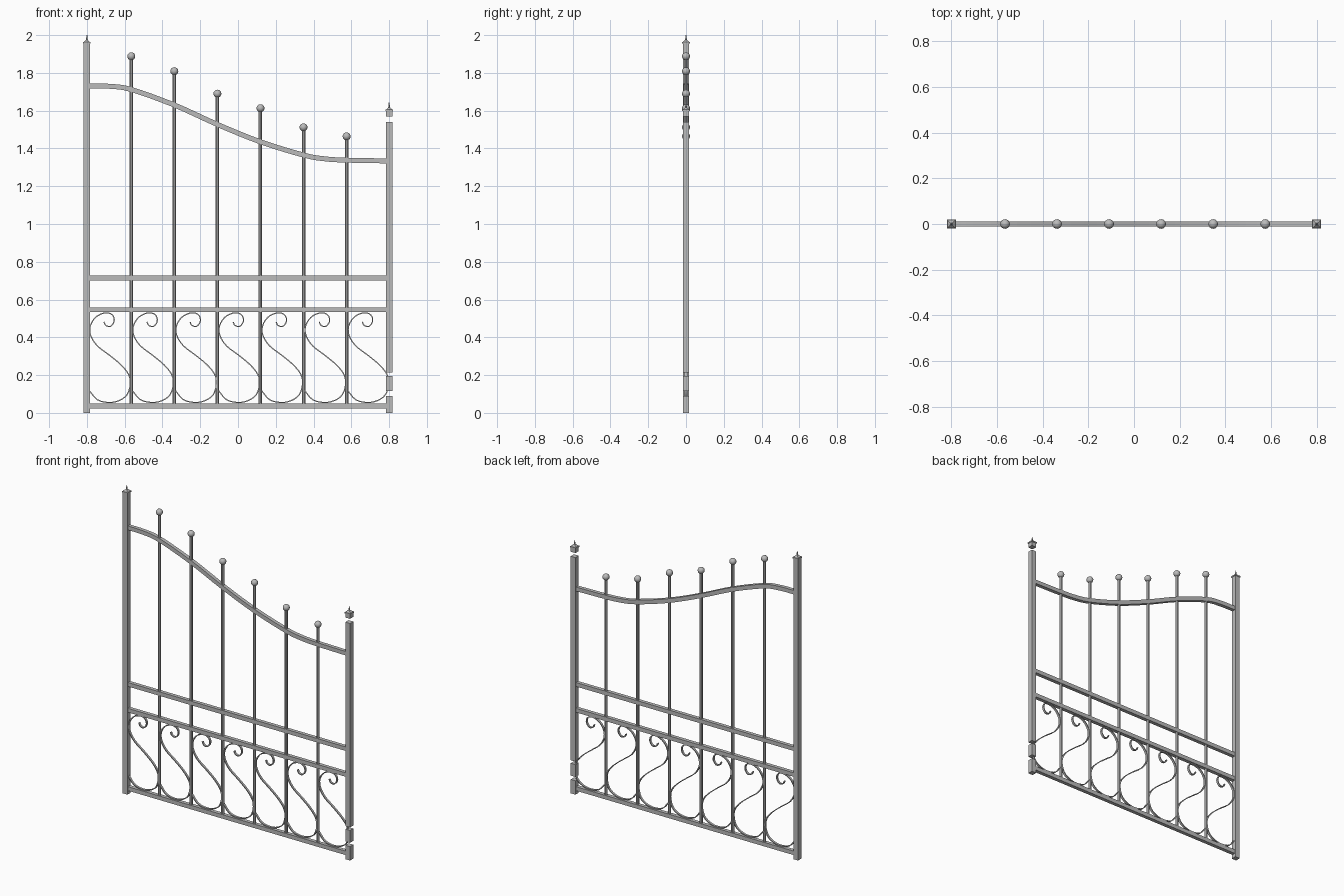
import bpy, bmesh
from mathutils import Vector, Matrix

cube = bpy.data.objects.get("Cube")
if cube:
    bpy.data.objects.remove(cube)

iron = bpy.data.materials.new("grey iron")
iron.use_nodes = True
grey = (0.5, 0.5, 0.5, 1)
iron.diffuse_color = grey
iron.node_tree.nodes["Principled BSDF"].inputs["Base Color"].default_value = grey


def finish(name, bm, smooth=False):
    bmesh.ops.recalc_face_normals(bm, faces=bm.faces)
    mesh = bpy.data.meshes.new(name)
    bm.to_mesh(mesh)
    bm.free()
    mesh.materials.append(iron)
    obj = bpy.data.objects.new(name, mesh)
    bpy.context.collection.objects.link(obj)
    if smooth:
        bpy.ops.object.select_all(action='DESELECT')
        obj.select_set(True)
        bpy.context.view_layer.objects.active = obj
        bpy.ops.object.shade_smooth_by_angle()
    return obj


def add_box(bm, x0, x1, z0, z1, depth):
    m = Matrix.Translation(((x0 + x1) / 2, 0, (z0 + z1) / 2)) @ Matrix.Diagonal((x1 - x0, depth, z1 - z0, 1))
    bmesh.ops.create_cube(bm, size=1, matrix=m)


def add_cone(bm, x, z0, z1, r0, r1, sides, turn=0):
    m = Matrix.Translation((x, 0, (z0 + z1) / 2)) @ Matrix.Rotation(turn, 4, 'Z')
    bmesh.ops.create_cone(bm, cap_ends=True, segments=sides, radius1=r0, radius2=r1,
                          depth=z1 - z0, matrix=m)


def spline(points, steps):
    """Smooth path through (x, z) points."""
    p = [Vector(q) for q in points]
    p = [2 * p[0] - p[1]] + p + [2 * p[-1] - p[-2]]
    path = []
    for a, b, c, d in zip(p, p[1:], p[2:], p[3:]):
        for i in range(steps):
            t = i / steps
            path.append(0.5 * (2 * b + (c - a) * t + (2 * a - 5 * b + 4 * c - d) * t * t
                               + (3 * b - a - 3 * c + d) * t ** 3))
    return path + [p[-2]]


def add_strip(bm, path, thick, depth):
    """Sweep a rectangular bar along a path in the gate's plane."""
    rings = []
    for i, p in enumerate(path):
        t = (path[min(i + 1, len(path) - 1)] - path[max(i - 1, 0)]).normalized()
        n = Vector((-t.y, t.x)) * thick / 2
        rings.append([bm.verts.new((p.x + s * n.x, y * depth / 2, p.y + s * n.y))
                      for s, y in ((1, 1), (1, -1), (-1, -1), (-1, 1))])
    for a, b in zip(rings, rings[1:]):
        for k in range(4):
            bm.faces.new((a[k], a[k - 1], b[k - 1], b[k]))
    bm.faces.new(rings[0])
    bm.faces.new(rings[-1])


# Posts: one unbroken, one with gaps at the latch
POST = 0.034
for name, x, spans in (("right_post", -0.8, [(0, 1.955)]),
                       ("left_post", 0.8, [(0, 0.09), (0.115, 0.195), (0.215, 1.54), (1.57, 1.597)])):
    bm = bmesh.new()
    for z0, z1 in spans:
        add_box(bm, x - POST / 2, x + POST / 2, z0, z1, POST)
    finish(name, bm)

# Post caps with pyramid and spike
for name, x, z in (("right_finial", -0.8, 1.955), ("left_finial", 0.8, 1.597)):
    bm = bmesh.new()
    add_box(bm, x - 0.02, x + 0.02, z, z + 0.008, 0.04)
    add_cone(bm, x, z + 0.008, z + 0.02, 0.024, 0.007, 4, 0.7854)
    add_cone(bm, x, z + 0.018, z + 0.045, 0.005, 0.002, 8)
    finish(name, bm)

# Straight rails
for name, z in (("middle_rail", 0.714), ("scroll_rail", 0.546), ("bottom_rail", 0.037)):
    bm = bmesh.new()
    add_box(bm, -0.785, 0.785, z - 0.013, z + 0.013, 0.024)
    finish(name, bm)

# Sweeping top rail
bm = bmesh.new()
add_strip(bm, spline([(-0.785, 1.731), (-0.68, 1.729), (-0.565, 1.712), (-0.337, 1.63), (-0.109, 1.527),
                      (0.119, 1.435), (0.347, 1.365), (0.46, 1.345), (0.575, 1.338), (0.785, 1.334)], 4),
          0.026, 0.024)
finish("top_rail", bm)

# Upright bars with ball tops
PITCH = 0.228
for i, top in enumerate((1.888, 1.809, 1.69, 1.613, 1.512, 1.464)):
    x = -0.565 + i * PITCH
    bm = bmesh.new()
    add_cone(bm, x, 0.045, top, 0.01, 0.01, 8, 0.3927)
    finish("upright_bar", bm)
    bm = bmesh.new()
    bmesh.ops.create_uvsphere(bm, u_segments=16, v_segments=10, radius=0.021,
                              matrix=Matrix.Translation((x, 0, top)))
    finish("ball_top", bm, True)

# S-shaped scrolls in the lower panel
SCROLL = [(0.08, 0.482), (0.09, 0.463), (0.115, 0.458), (0.134, 0.483), (0.13, 0.512), (0.108, 0.528),
          (0.075, 0.527), (0.035, 0.505), (0.008, 0.46), (0.01, 0.41), (0.045, 0.355), (0.11, 0.305),
          (0.17, 0.255), (0.21, 0.205), (0.22, 0.155), (0.203, 0.097), (0.16, 0.065), (0.105, 0.055),
          (0.045, 0.07), (0.003, 0.118)]
for i in range(7):
    bm = bmesh.new()
    add_strip(bm, spline([(-0.79 + i * PITCH + x, z) for x, z in SCROLL], 3), 0.006, 0.014)
    finish("scroll", bm, True)
